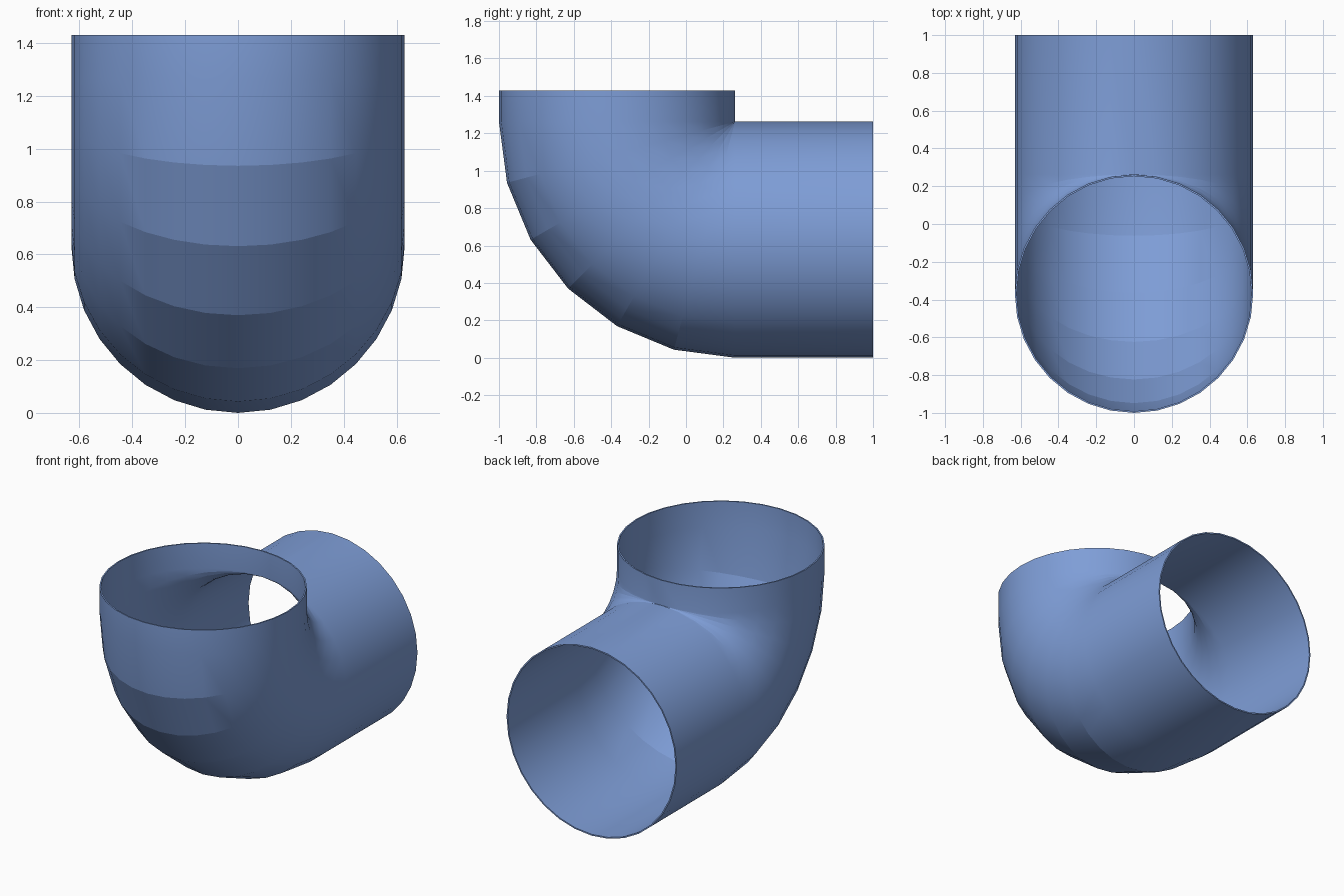
import bpy, bmesh
from math import sin, cos, pi, radians

if "Cube" in bpy.data.objects:
    bpy.data.objects.remove(bpy.data.objects["Cube"])

R, WALL = 0.631, 0.009       # outer pipe radius (equals bend radius), wall thickness
SIDES, STEPS = 32, 6
CY, CZ = -1 + 2 * R, 2 * R   # bend centre
TOP, BACK = 1.43, 1.0

# Pipe path: (centre y, centre z, direction of the inside of the bend)
path = [(BACK, R, 0.0)]
for i in range(STEPS + 1):
    a = pi / 2 * i / STEPS
    path.append((CY - R * sin(a), CZ - R * cos(a), a))
path.append((CY - R, TOP, pi / 2))

bm = bmesh.new()


def shell(r):
    """Rings of one pipe surface along the path."""
    rings = []
    for y, z, a in path:
        ring = []
        for k in range(SIDES):
            t = 2 * pi * k / SIDES
            d = r * cos(t)   # offset towards the bend centre
            ring.append(bm.verts.new((r * sin(t), y + d * sin(a), z + d * cos(a))))
        rings.append(ring)
    return rings


def bridge(a, b):
    for k in range(SIDES):
        n = (k + 1) % SIDES
        bm.faces.new((a[k], a[n], b[n], b[k]))


outer, inner = shell(R), shell(R - WALL)
for i in range(len(path) - 1):
    bridge(outer[i], outer[i + 1])
    bridge(inner[i + 1], inner[i])
# Rims at both openings
bridge(inner[0], outer[0])
bridge(outer[-1], inner[-1])

# Close the pinched inside corner of the bend
bmesh.ops.remove_doubles(bm, verts=bm.verts[:], dist=0.0005)
bmesh.ops.recalc_face_normals(bm, faces=bm.faces[:])

# Smooth round the pipe, crisp at the bend segments and rims
for f in bm.faces:
    f.smooth = True
for e in bm.edges:
    e.smooth = e.calc_face_angle(0.0) < radians(11.4)

mesh = bpy.data.meshes.new("pipe_elbow")
bm.to_mesh(mesh)
bm.free()
obj = bpy.data.objects.new("pipe_elbow", mesh)
bpy.context.collection.objects.link(obj)

mat = bpy.data.materials.new("blue")
mat.diffuse_color = (0.21, 0.34, 0.68, 1)
mat.use_nodes = True
mat.node_tree.nodes["Principled BSDF"].inputs["Base Color"].default_value = mat.diffuse_color
mesh.materials.append(mat)
